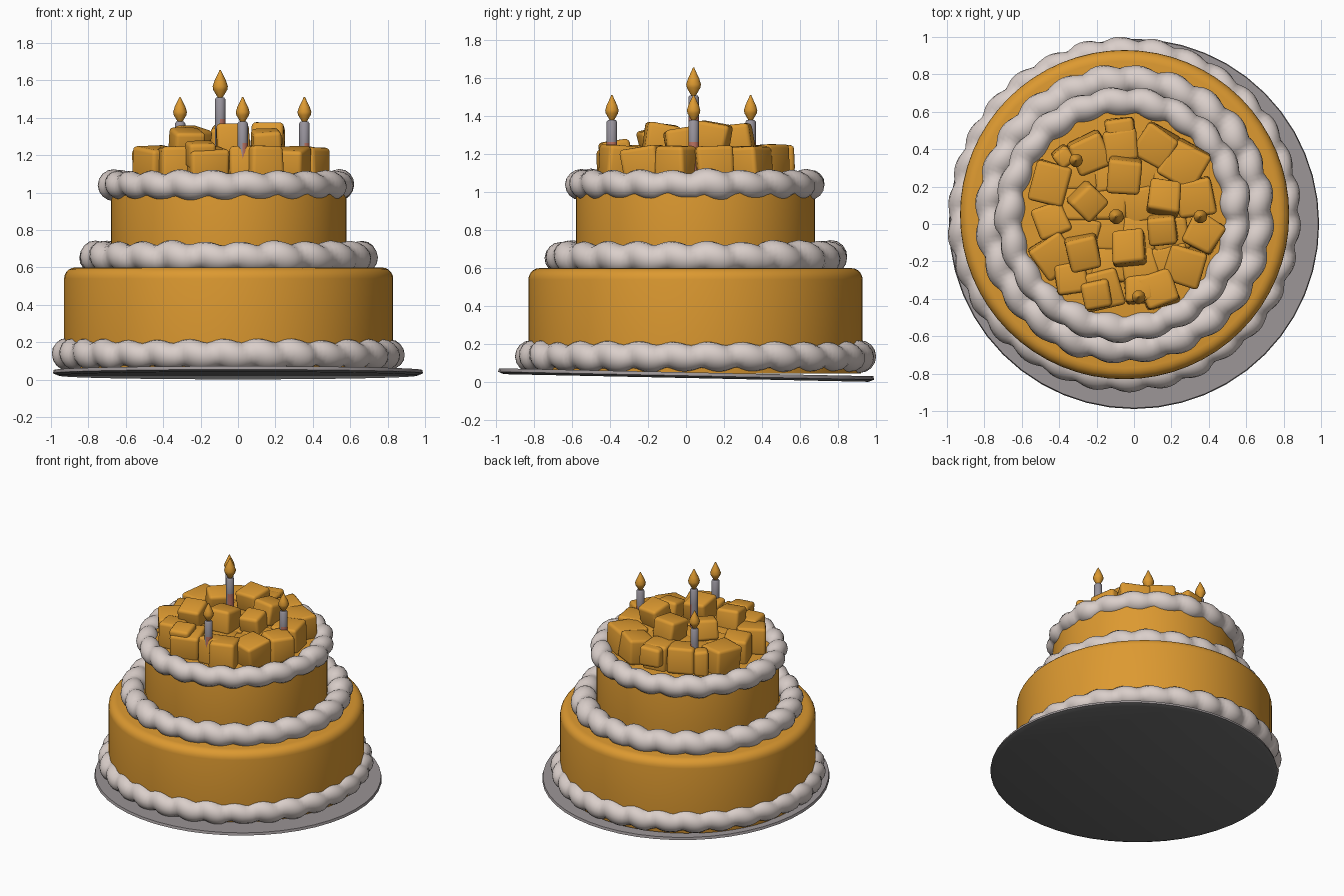
import bpy, bmesh, math, random
from mathutils import Vector, Matrix

if "Cube" in bpy.data.objects:
    bpy.data.objects.remove(bpy.data.objects["Cube"])

random.seed(4)
CX, CY = -0.05, 0.05          # cake axis, slightly off the plate centre


def mat(name, rgb):
    m = bpy.data.materials.new(name)
    m.diffuse_color = (*rgb, 1)
    m.use_nodes = True
    m.node_tree.nodes["Principled BSDF"].inputs["Base Color"].default_value = m.diffuse_color
    return m


ORANGE = mat("orange cake", (0.72, 0.32, 0.03))
CREAM = mat("white cream", (0.70, 0.62, 0.59))
PLATE = mat("plate grey", (0.33, 0.30, 0.305))
UNDER = mat("plate underside", (0.15, 0.15, 0.15))
WAX = mat("candle grey", (0.31, 0.29, 0.33))
PINK = mat("candle salmon", (0.50, 0.17, 0.12))


def finish(name, bm, mats, angle=40):
    bmesh.ops.recalc_face_normals(bm, faces=bm.faces)
    me = bpy.data.meshes.new(name)
    bm.to_mesh(me)
    bm.free()
    ob = bpy.data.objects.new(name, me)
    bpy.context.collection.objects.link(ob)
    for m in mats:
        me.materials.append(m)
    bpy.ops.object.select_all(action='DESELECT')
    ob.select_set(True)
    bpy.context.view_layer.objects.active = ob
    bpy.ops.object.shade_smooth_by_angle(angle=math.radians(angle))
    return ob


def lathe(bm, profile, x, y, n):
    """Spin (radius, z) points around a vertical axis and cap both ends."""
    rings = [[bm.verts.new((x + r * math.cos(2 * math.pi * i / n),
                            y + r * math.sin(2 * math.pi * i / n), z))
              for i in range(n)] for r, z in profile]
    for a, b in zip(rings, rings[1:]):
        for i in range(n):
            bm.faces.new((a[i], a[(i + 1) % n], b[(i + 1) % n], b[i]))
    bm.faces.new(rings[0][::-1])
    bm.faces.new(rings[-1])


# Plate, tilted a little towards the back
bm = bmesh.new()
lathe(bm, [(0.96, 0.022), (0.99, 0.034), (0.985, 0.052), (0.94, 0.052)], 0, 0, 48)
bmesh.ops.transform(bm, matrix=Matrix.Translation((0, 0, 0.0)) @ Matrix.Rotation(-0.021, 4, 'X'), verts=bm.verts)
bm.normal_update()
bmesh.ops.recalc_face_normals(bm, faces=bm.faces)
for f in bm.faces:
    f.material_index = 1 if f.normal.z < -0.1 else 0
finish("plate", bm, [PLATE, UNDER])


# Cake tiers
def tier(name, r, z0, z1, b):
    bm = bmesh.new()
    prof = [(r - 0.01, z0), (r, z0 + 0.1)]
    prof += [(r - b + b * math.cos(t * math.pi / 10), z1 - b + b * math.sin(t * math.pi / 10))
             for t in range(6)]
    lathe(bm, prof + [(r * 0.5, z1)], CX, CY, 64)
    finish(name, bm, [ORANGE])


tier("bottom_tier", 0.88, 0.045, 0.60, 0.06)
tier("top_tier", 0.63, 0.58, 1.065, 0.04)


# Piped cream: a torus swollen into slanted lumps
def cream(name, R, r, z, lumps, cx=CX, squash=1.0):
    bm = bmesh.new()
    nu, nv = lumps * 8, 16
    size = [random.uniform(0.93, 1.07) for _ in range(lumps)]
    grid = []
    for i in range(nu):
        u = 2 * math.pi * i / nu
        row = []
        for j in range(nv):
            v = 2 * math.pi * j / nv
            phase = lumps * u + 1.1 * math.sin(v) - 0.9 * math.cos(v)
            k = abs(math.sin(phase / 2))
            rr = r * (0.70 + 0.36 * k ** 0.8) * size[(i // 8) % lumps]
            d = R + rr * math.cos(v)
            row.append(bm.verts.new((cx + d * math.cos(u), CY + d * math.sin(u),
                                     z + rr * squash * math.sin(v))))
        grid.append(row)
    for i in range(nu):
        a, b = grid[i], grid[(i + 1) % nu]
        for j in range(nv):
            bm.faces.new((a[j], b[j], b[(j + 1) % nv], a[(j + 1) % nv]))
    for _ in range(1):
        bmesh.ops.smooth_vert(bm, verts=bm.verts, factor=0.4,
                              use_axis_x=True, use_axis_y=True, use_axis_z=True)
    finish(name, bm, [CREAM], 60)


cream("bottom_cream", 0.865, 0.080, 0.135, 30)
cream("middle_cream", 0.715, 0.085, 0.655, 24)
cream("top_cream", 0.605, 0.078, 1.04, 21, -0.06)


# Fruit cubes
def cube(bm, x, y, z, sx, sy, sz, rot, tilt):
    res = bmesh.ops.create_cube(bm, size=1)
    vs = res["verts"]
    for v in vs:
        v.co += Vector([random.uniform(-0.05, 0.05) for _ in range(3)])
    M = (Matrix.Translation((x, y, z)) @ Matrix.Rotation(math.radians(rot), 4, 'Z')
         @ Matrix.Rotation(math.radians(tilt), 4, 'X') @ Matrix.Diagonal((sx, sy, sz, 1)))
    bmesh.ops.transform(bm, matrix=M, verts=vs)


def bevel_cubes(name, bm):
    bmesh.ops.bevel(bm, geom=bm.edges[:], offset=0.022, segments=3, profile=0.5, affect='EDGES')
    finish(name, bm, [ORANGE], 35)


# lower layer: x, y, size, turn
lower = [(-0.45, 0.22, 0.21, -15), (-0.44, 0.02, 0.17, 20), (-0.43, -0.17, 0.19, 35),
         (-0.34, -0.29, 0.17, 10), (-0.17, -0.35, 0.20, 15), (0.03, -0.35, 0.15, 5),
         (0.13, -0.35, 0.18, 20), (0.27, -0.22, 0.20, -15), (0.37, -0.05, 0.18, -30),
         (0.33, 0.14, 0.20, 10), (0.27, 0.32, 0.21, -30), (0.12, 0.42, 0.19, -32),
         (-0.07, 0.42, 0.18, 8), (-0.24, 0.38, 0.19, 25), (-0.38, 0.36, 0.10, 40)]
bm = bmesh.new()
for x, y, s, r in lower:
    cube(bm, x, y, 1.145, s, s, 0.19, r, random.uniform(-7, 7))
bevel_cubes("lower_fruit_cubes", bm)

# fruit filling under the upper layer
bm = bmesh.new()
for x in (-0.29, -0.13, 0.03, 0.19):
    for y in (-0.21, -0.05, 0.11, 0.27):
        cube(bm, x, y, 1.13, 0.19, 0.19, 0.17, random.uniform(-15, 15), random.uniform(-8, 8))
bevel_cubes("inner_fruit_cubes", bm)

# upper layer: x, y, z, size, turn, tilt
upper = [(-0.05, 0.26, 1.275, 0.18, -5, 10), (-0.25, 0.12, 1.275, 0.165, 45, 14),
         (0.16, 0.14, 1.29, 0.175, -8, -12), (0.15, -0.03, 1.26, 0.16, 5, 10),
         (-0.03, -0.13, 1.28, 0.175, 5, -8), (-0.27, -0.15, 1.26, 0.17, 12, 12),
         (-0.20, -0.37, 1.20, 0.15, 12, 10), (-0.07, 0.49, 1.17, 0.15, 8, 6)]
bm = bmesh.new()
for x, y, z, s, r, t in upper:
    cube(bm, x, y, z, s, s, s * 0.92, r, t)
bevel_cubes("upper_fruit_cubes", bm)

# Candles with a salmon patch on the lower right-hand side, and flames
for i, (x, y, top) in enumerate([(-0.31, 0.34, 1.38), (-0.095, 0.04, 1.51),
                                 (0.025, -0.39, 1.38), (0.355, 0.04, 1.38)]):
    bm = bmesh.new()
    split = top - 0.115
    lathe(bm, [(0.028, 1.06), (0.028, split), (0.028, top - 0.01), (0.020, top)], x, y, 12)
    for f in bm.faces:
        c = f.calc_center_median()
        f.material_index = 1 if c.z < split and c.x - x > 0.006 else 0
    finish(f"candle_{i + 1}", bm, [WAX, PINK])
    bm = bmesh.new()
    k = 1.1 if i == 1 else 1.0
    lathe(bm, [(r * k, top - 0.01 + h * k) for r, h in
               [(0.006, 0), (0.016, 0.015), (0.034, 0.045), (0.037, 0.062),
                (0.028, 0.09), (0.014, 0.118), (0.003, 0.142)]], x, y, 10)
    finish(f"flame_{i + 1}", bm, [ORANGE], 50)
